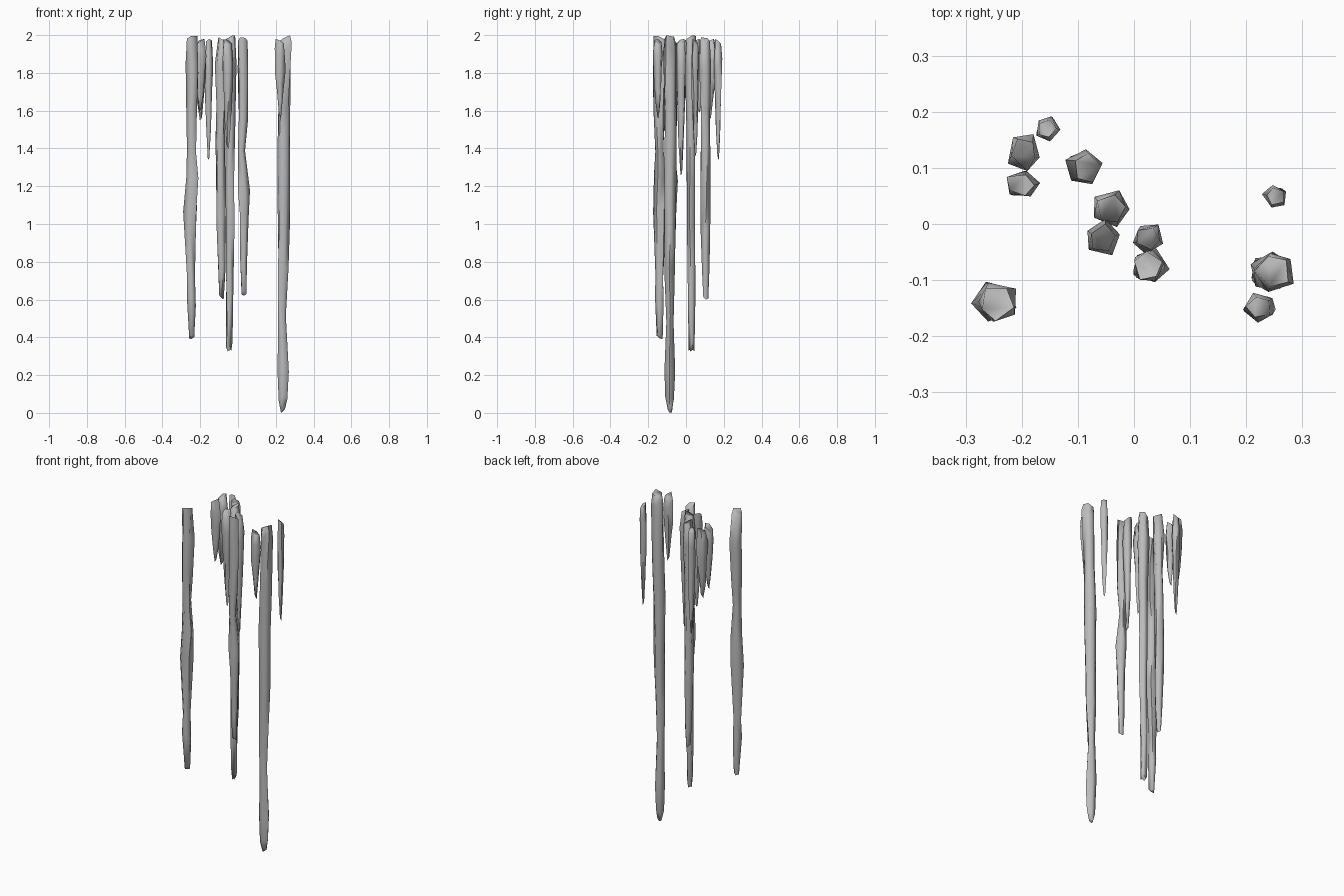
import bpy
import bmesh
import math
import random

old = bpy.data.objects.get("Cube")
if old:
    bpy.data.objects.remove(old, do_unlink=True)

TOP = 2.0
SIDES = 5

stone = bpy.data.materials.new("pale grey")
stone.use_nodes = True
GREY = (0.5, 0.5, 0.5, 1)
stone.diffuse_color = GREY
stone.node_tree.nodes["Principled BSDF"].inputs["Base Color"].default_value = GREY


def add_spike(name, y, rings, seed, lean=0.0, stretch=1.0):
    """Irregular five-sided shaft; rings are (height, x, radius) from the top down."""
    rng = random.Random(seed)
    bm = bmesh.new()
    loops = []
    turn = rng.uniform(0, math.tau)
    slope = rng.uniform(0, math.tau)
    last = len(rings) - 1
    for i, (z, x, r) in enumerate(rings):
        turn += rng.uniform(-0.3, 0.3)
        yc = y + lean * i / last
        loop = []
        for k in range(SIDES):
            a = turn + math.tau * k / SIDES + rng.uniform(-0.12, 0.12)
            rad = r * rng.uniform(0.93, 1.13)
            if i == 0:
                dz = 0.016 * (math.cos(a - slope) - 1)   # slanted top
            elif i == last:
                dz = 0.012 * (math.cos(a - slope) + 1)   # slanted tip
            else:
                dz = rng.uniform(-0.035, 0.035)          # uneven rings
            loop.append(bm.verts.new((x + rad * math.cos(a),
                                      yc + stretch * rad * math.sin(a), z + dz)))
        loops.append(loop)
    for upper, lower in zip(loops, loops[1:]):
        for k in range(SIDES):
            n = (k + 1) % SIDES
            bm.faces.new((upper[k], lower[k], lower[n], upper[n]))
    bm.faces.new(loops[0])
    bm.faces.new(loops[-1][::-1])
    bmesh.ops.triangulate(bm, faces=bm.faces[:])
    bmesh.ops.recalc_face_normals(bm, faces=bm.faces[:])
    mesh = bpy.data.meshes.new(name)
    bm.to_mesh(mesh)
    bm.free()
    mesh.materials.append(stone)
    obj = bpy.data.objects.new(name, mesh)
    bpy.context.collection.objects.link(obj)
    bpy.ops.object.select_all(action="DESELECT")
    obj.select_set(True)
    bpy.context.view_layer.objects.active = obj
    bpy.ops.object.shade_smooth_by_angle(angle=math.radians(75))


def add_short_spike(name, x, y, bottom, radius, seed, stretch=1.0):
    """Short spike: narrow top, swollen shoulder, long taper."""
    shape = ((0, 0.75), (0.2, 1), (0.45, 0.85), (0.75, 0.55), (1, 0.2))
    top = TOP - 0.02
    rings = [(top + (bottom - top) * t, x, radius * s) for t, s in shape]
    add_spike(name, y, rings, seed, stretch=stretch)


# Long spikes
add_spike("right_long_spike", -0.14, [
    (2, -0.245, 0.03), (1.82, -0.24, 0.036), (1.6, -0.242, 0.031),
    (1.4, -0.245, 0.024), (1.25, -0.242, 0.032), (1.06, -0.25, 0.036),
    (0.72, -0.247, 0.021), (0.6, -0.246, 0.025), (0.39, -0.243, 0.016)], 1)
add_spike("left_long_spike", -0.085, [
    (2, 0.25, 0.028), (1.93, 0.25, 0.036), (1.6, 0.247, 0.031),
    (1.35, 0.242, 0.033), (1, 0.24, 0.031), (0.75, 0.237, 0.028),
    (0.5, 0.232, 0.021), (0.25, 0.238, 0.031), (0.06, 0.235, 0.024),
    (0, 0.238, 0.012)], 2)
add_spike("back_centre_spike", 0.1, [
    (1.99, -0.085, 0.025), (1.83, -0.09, 0.034), (1.6, -0.09, 0.024),
    (1.42, -0.093, 0.025), (1.1, -0.09, 0.027), (0.97, -0.09, 0.027),
    (0.75, -0.088, 0.019), (0.6, -0.088, 0.013)], 3, lean=0.005)
add_spike("centre_long_spike", 0.028, [
    (2, -0.04, 0.026), (1.85, -0.042, 0.032), (1.55, -0.04, 0.026),
    (1.25, -0.043, 0.024), (0.95, -0.042, 0.023), (0.65, -0.044, 0.02),
    (0.36, -0.046, 0.018), (0.325, -0.046, 0.01)], 4)
add_spike("front_centre_spike", -0.076, [
    (1.99, 0.024, 0.025), (1.8, 0.028, 0.028), (1.55, 0.025, 0.026),
    (1.4, 0.018, 0.019), (1.2, 0.029, 0.031), (1.02, 0.032, 0.024),
    (0.8, 0.028, 0.019), (0.62, 0.03, 0.013)], 5)

# Short spikes
add_short_spike("back_right_thin_spike", -0.155, 0.17, 1.34, 0.022, 6)
add_short_spike("back_right_wide_spike", -0.197, 0.127, 1.55, 0.031, 7, 1.15)
add_short_spike("right_short_spike", -0.2, 0.07, 1.59, 0.031, 8, 0.85)
add_short_spike("centre_short_spike", -0.055, -0.025, 1.4, 0.032, 9)
add_short_spike("front_centre_short_spike", 0.025, -0.025, 1.26, 0.027, 10)
add_short_spike("left_front_short_spike", 0.223, -0.148, 1.56, 0.031, 11, 0.85)
add_short_spike("left_back_thin_spike", 0.252, 0.049, 1.36, 0.022, 12)
